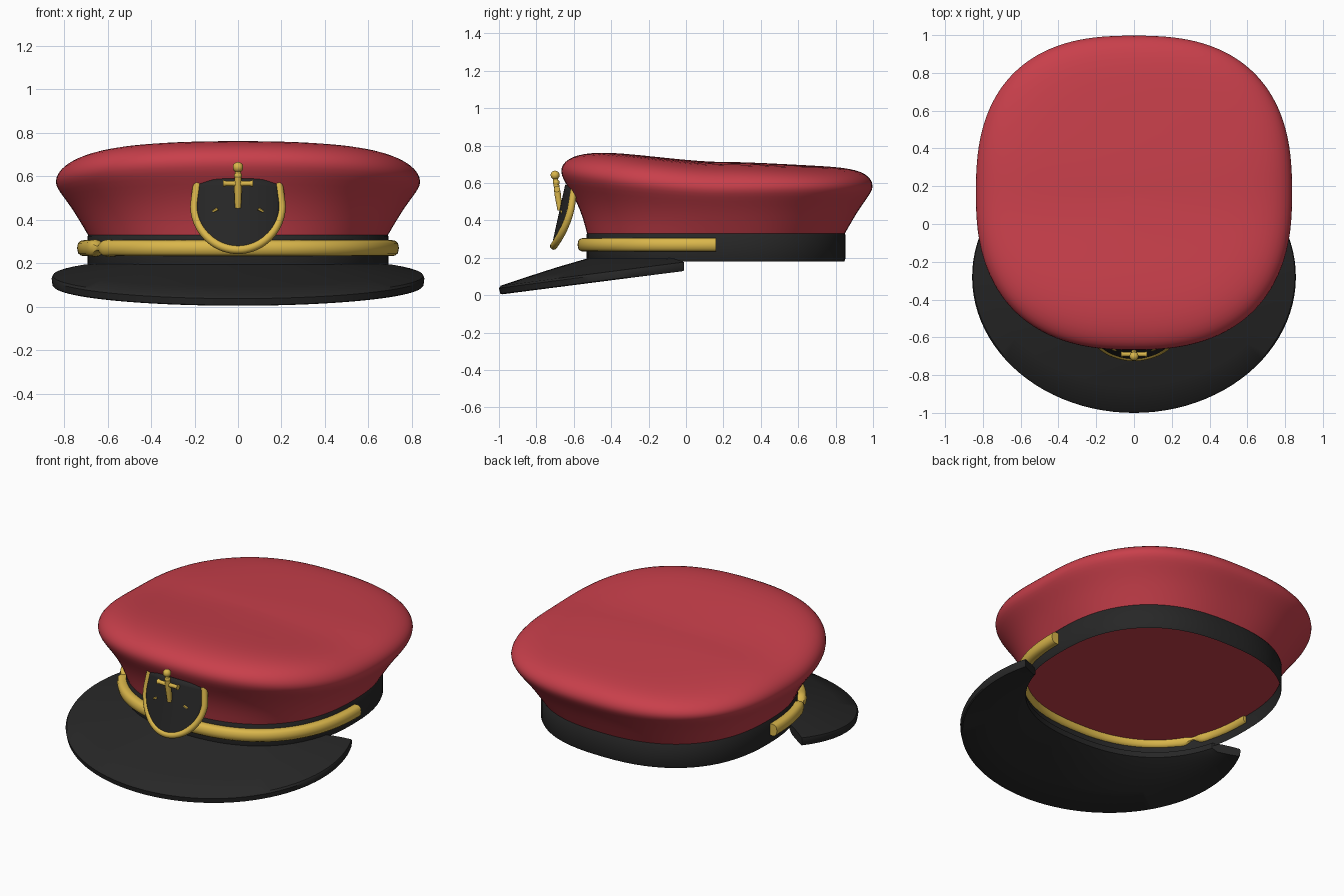
import bpy, bmesh
from math import sin, cos, pi, radians, exp, copysign, sqrt
from mathutils import Vector

cube = bpy.data.objects.get("Cube")
if cube:
    bpy.data.objects.remove(cube, do_unlink=True)


def material(name, r, g, b):
    m = bpy.data.materials.new(name)
    m.use_nodes = True
    m.diffuse_color = (r, g, b, 1)
    m.node_tree.nodes["Principled BSDF"].inputs["Base Color"].default_value = (r, g, b, 1)
    return m


RED = material("red cloth", 0.58, 0.05, 0.07)
BLACK = material("black leather", 0.02, 0.02, 0.02)
GOLD = material("gold trim", 0.7, 0.47, 0.07)


def finish(obj, mat, angle=40):
    obj.data.materials.append(mat)
    bpy.ops.object.select_all(action='DESELECT')
    obj.select_set(True)
    bpy.context.view_layer.objects.active = obj
    bpy.ops.object.shade_smooth_by_angle(angle=radians(angle))
    return obj


def loft(name, rings, mat, closed=True, cap_start=False, cap_end=False, angle=40):
    """Skin a list of equally long point rings."""
    bm = bmesh.new()
    rows = [[bm.verts.new(p) for p in ring] for ring in rings]
    n = len(rows[0])
    for a, b in zip(rows, rows[1:]):
        for i in range(n if closed else n - 1):
            j = (i + 1) % n
            bm.faces.new((a[i], a[j], b[j], b[i]))
    if cap_start:
        bm.faces.new(rows[0])
    if cap_end:
        bm.faces.new(rows[-1])
    bmesh.ops.recalc_face_normals(bm, faces=bm.faces)
    mesh = bpy.data.meshes.new(name)
    bm.to_mesh(mesh)
    bm.free()
    obj = bpy.data.objects.new(name, mesh)
    bpy.context.collection.objects.link(obj)
    return finish(obj, mat, angle)


def oval(b, r, z=0.0, front=2.35, back=2.4):
    """Point on the rounded head outline; b = 0 is the front, +90 degrees is +x."""
    s, c = sin(b), cos(b)
    e = 2 / (front if c > 0 else back)
    return Vector((copysign(abs(s) ** e, s) * r, 0.16 - copysign(abs(c) ** e, c) * r, z))


SEG = 72
ANGLES = [2 * pi * i / SEG for i in range(SEG)]
BASE, WIDE = 0.69, 0.842


def ease(t):
    t = min(max(t, 0), 1)
    return t * t * (3 - 2 * t)


def crown_height(x, y):
    return 0.713 + 0.054 * ease((0.2 - y) / 0.72) - 0.026 * ease((y - 0.2) / 0.7) - 0.045 * x * x


# Crown: flared side wall, rounded rim and gently sloping top
rings = []
for f, g in [(0, 0), (0.24, 0.25), (0.49, 0.5), (0.74, 0.71), (0.93, 0.87), (1, 1)]:
    ring = []
    for b in ANGLES:
        front = max(cos(b), 0)
        rim_z = 0.575 + 0.09 * front ** 1.2 + 0.01 * max(-cos(b), 0)
        wide = oval(b, WIDE, 0, 2.45, 2.55)
        wide.y += 0.01 * front
        p = oval(b, BASE).lerp(wide, f ** (1 + 0.35 * front))
        p.z = 0.33 + (rim_z - 0.33) * g
        ring.append(p)
    rings.append(ring)
rim = rings[-1]
for k, g in [(0.985, 0.35), (0.95, 0.62), (0.89, 0.83), (0.8, 0.95), (0.68, 1),
             (0.5, 1), (0.3, 1), (0.12, 1), (0.02, 1)]:
    ring = []
    for p in rim:
        q = Vector((p.x * k, 0.16 + (p.y - 0.16) * k, 0))
        q.z = p.z + (crown_height(q.x, q.y) - p.z) * g
        ring.append(q)
    rings.append(ring)
crown = loft("crown", rings, RED, cap_end=True, angle=60)
crown.modifiers.new("smooth", 'SUBSURF').levels = 1
crown.modifiers["smooth"].render_levels = 1

# Lining that closes the crown from below
loft("lining", [[oval(b, r, 0.275) for b in ANGLES] for r in (0.688, 0.3)], RED, cap_end=True)

# Head band
loft("head_band", [[oval(b, r, z) for b in ANGLES]
                   for r, z in [(0.686, 0.18), (0.692, 0.195), (0.692, 0.325), (0.685, 0.335)]], BLACK)

# Visor: crescent swept from side to side
rings = []
for i in range(61):
    a = radians(-112 + 224 * i / 60)
    inner = oval(a * 72 / 112, 0.68)
    outer = Vector((0.857 * sin(a), -0.28 - 0.72 * cos(a), 0))
    low = -0.002 + (outer.y + 1) * 0.13
    section = []
    for t, bulge in [(0, 0), (0.35, 0.004), (0.7, 0.003), (0.98, 0)]:
        p = inner.lerp(outer, t)
        p.z = 0.199 + (low + 0.05 - 0.199) * t + bulge
        section.append(p)
    for t, drop in [(1, 0.04), (0.985, 0.008), (0.965, 0.002), (0.6, 0), (0.2, 0.002), (0, 0.02)]:
        p = inner.lerp(outer, t)
        p.z = 0.145 + (low - 0.145) * t + drop
        section.append(p)
    rings.append(section)
loft("visor", rings, BLACK, cap_start=True, cap_end=True)

# Chin strap: soft cord around the front half, pinched by a twist on the right
rings = []
for i in range(121):
    d = -90 + 180 * i / 120
    b = radians(d)
    pinch = 1 - 0.65 * exp(-((d + 61) / 2.5) ** 2) + 0.08 * exp(-((abs(d + 61) - 6) / 3) ** 2)
    mid = oval(b, 0.706, 0.27)
    out = Vector((sin(b), -cos(b), 0))
    rings.append([mid + out * 0.034 * cos(t) * (0.5 + pinch / 2)
                  + Vector((0, 0, 0.037 * pinch * copysign(abs(sin(t)) ** 0.65, sin(t))))
                  for t in [2 * pi * j / 12 for j in range(12)]])
loft("chin_strap", rings, GOLD, cap_start=True, cap_end=True)


# Badge: bowed shield leaning back at the top
def badge_point(x, z, forward=0.0):
    return Vector((x, -0.71 + (z - 0.25) * 0.22 + 1.2 * x * x - forward, z))


def shield_half_width(v):
    t = min(v / 0.66, 1)
    return 0.2 * sqrt(max(1 - (1 - t) ** 2, 0)) - 0.014 * max(v - 0.66, 0) / 0.34


rings = []
for i in range(17):
    v = 0.002 + 0.998 * (i / 16) ** 1.5
    ring = []
    for j in range(17):
        s = -1 + j / 8
        z = 0.26 + v * (0.33 - 0.016 * s * s * v)
        ring.append(badge_point(s * shield_half_width(v), z, 0.004))
    rings.append(ring)
shield = loft("badge_shield", rings, BLACK, closed=False)
thick = shield.modifiers.new("thickness", 'SOLIDIFY')
thick.thickness, thick.offset = 0.014, 0


def tube(name, points, radii, sides=10):
    """Round bar through points in the badge, tapered by radii."""
    rings = []
    for i, p in enumerate(points):
        d = (points[min(i + 1, len(points) - 1)] - points[max(i - 1, 0)]).normalized()
        u = d.cross(Vector((0, 1, 0))).normalized()
        w = d.cross(u)
        rings.append([p + (u * cos(2 * pi * j / sides) + w * sin(2 * pi * j / sides)) * radii[i]
                      for j in range(sides)])
    return loft(name, rings, GOLD, cap_start=True, cap_end=True)


# Gold rim around the sides and bottom of the shield
half = [(shield_half_width(v), 0.263 + v * 0.308) for v in [(i / 20) ** 2 for i in range(21)]]
path = [badge_point(-x, z) for x, z in reversed(half)] + [badge_point(x, z) for x, z in half[1:]]
tube("badge_rim", path, [0.02] * len(path))

# Emblem: upright shaft, cross bar, knobs and two small fluke tips
foot, head = Vector((0, -0.674, 0.455)), Vector((0, -0.698, 0.625))
tube("emblem_shaft", [foot, foot.lerp(head, 0.5), head], [0.014, 0.018, 0.014])
bar = foot.lerp(head, 0.66)
reach = Vector((0.07, 0, 0))
tube("emblem_bar", [bar - reach, bar - reach * 0.8, bar, bar + reach * 0.8, bar + reach],
     [0.017, 0.012, 0.013, 0.012, 0.017])
for name, p, r in [("emblem_knob", (0, -0.7, 0.642), 0.024), ("emblem_collar", (0, -0.694, 0.603), 0.018)]:
    bpy.ops.mesh.primitive_uv_sphere_add(segments=16, ring_count=10, radius=r, location=p)
    bpy.context.object.name = name
    finish(bpy.context.object, GOLD)
for side, name in ((1, "left_fluke"), (-1, "right_fluke")):
    tube(name, [badge_point(side * 0.093, 0.45, 0.01), badge_point(side * 0.116, 0.438, 0.01)],
         [0.008, 0.006], 6)
